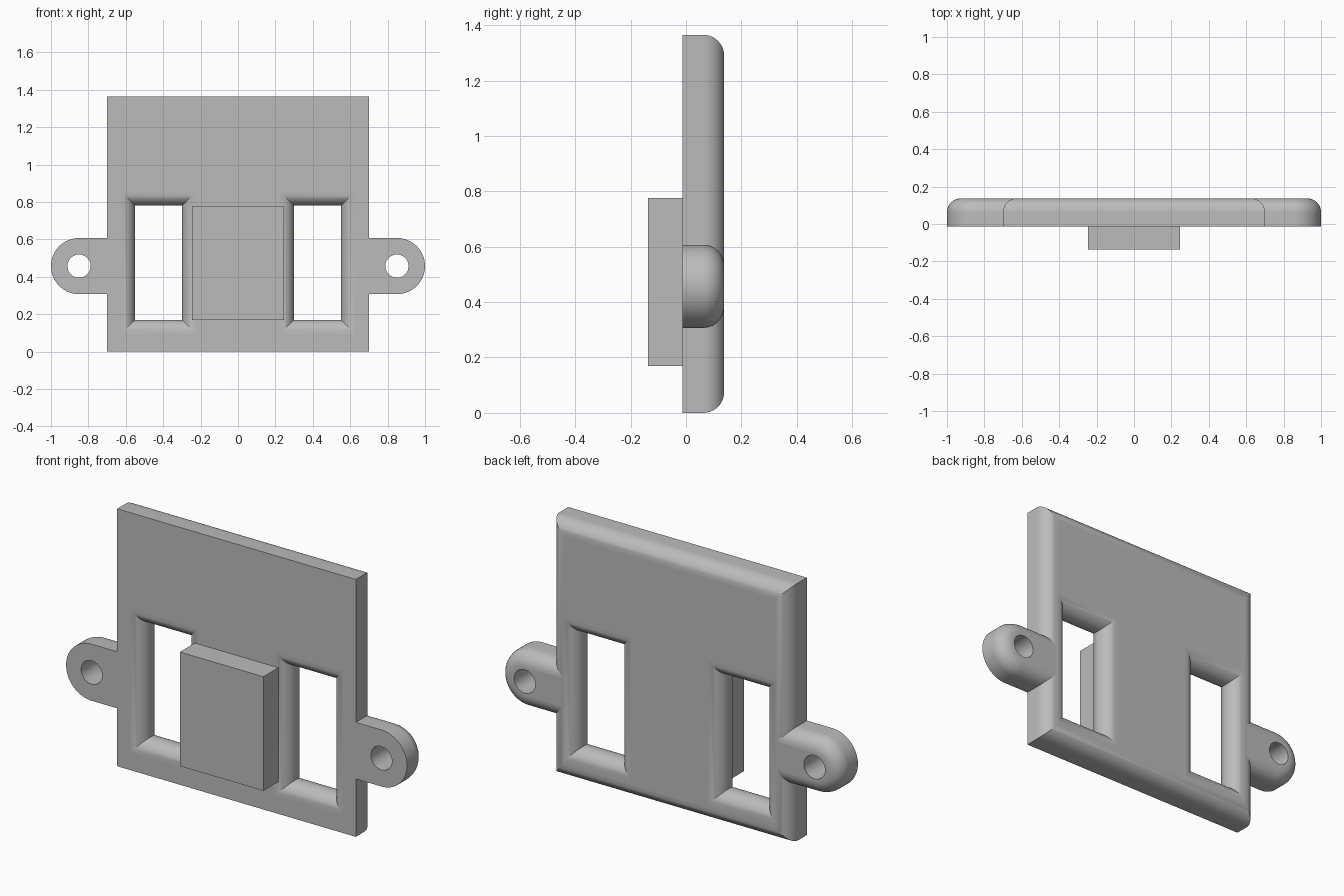
import bpy
import bmesh
from math import sin, cos, pi, radians

if "Cube" in bpy.data.objects:
    bpy.data.objects.remove(bpy.data.objects["Cube"], do_unlink=True)

FRONT, BACK, R = -0.0125, 0.1375, 0.075   # plate faces and edge rounding
STEPS = 10

grey = bpy.data.materials.new("plain grey")
grey.use_nodes = True
colour = (0.5, 0.5, 0.5, 1)
grey.diffuse_color = colour
grey.node_tree.nodes["Principled BSDF"].inputs["Base Color"].default_value = colour

# Edge sections as (inset, y): rounded at the back only, or round on both sides
arc = [i * pi / 2 / STEPS for i in range(STEPS + 1)]
back_round = [(0, FRONT)] + [(R * (1 - cos(a)), BACK - R + R * sin(a)) for a in arc]
full_round = [(-R * (1 - cos(a)), FRONT + R - R * sin(a)) for a in reversed(arc)]
full_round += [(-R * (1 - cos(a)), BACK - R + R * sin(a)) for a in arc[1:]]
straight = [(0, FRONT), (0, BACK)]


def rectangle(x0, x1, z0, z1):
    return lambda d: [(x0 + d, z0 + d), (x1 - d, z0 + d), (x1 - d, z1 - d), (x0 + d, z1 - d)]


def circle(x, z, r, n=48):
    return lambda d: [(x + (r - d) * cos(2 * pi * i / n), z + (r - d) * sin(2 * pi * i / n))
                      for i in range(n)]


def lug_outline(side, x_in, x, z, r, n=32):
    def outline(d):
        angles = [-pi / 2 + pi * i / n for i in range(n + 1)]
        pts = [(x + (r - d) * cos(a), z + (r - d) * sin(a)) for a in angles]
        pts = [(x_in, z - r + d)] + pts + [(x_in, z + r - d)]
        return [(side * px, pz) for px, pz in pts]
    return outline


def build(name, walls):
    """Loft each outline along its edge section, then fill the two flat faces."""
    bm = bmesh.new()
    ends = ([], [])
    for outline, section in walls:
        rings = [[bm.verts.new((x, y, z)) for x, z in outline(d)] for d, y in section]
        n = len(rings[0])
        for a, b in zip(rings, rings[1:]):
            for i in range(n):
                j = (i + 1) % n
                bm.faces.new((a[i], a[j], b[j], b[i])).smooth = True
        for ring, edges in zip((rings[0], rings[-1]), ends):
            edges += [bm.edges.get((ring[i], ring[(i + 1) % n])) for i in range(n)]
    for edges in ends:
        bmesh.ops.triangle_fill(bm, edges=edges, use_beauty=True, use_dissolve=False)
        for e in edges:
            e.smooth = False
    bmesh.ops.recalc_face_normals(bm, faces=bm.faces)
    for e in bm.edges:
        if e.calc_face_angle(0) > radians(30):
            e.smooth = False
    mesh = bpy.data.meshes.new(name)
    bm.to_mesh(mesh)
    bm.free()
    mesh.materials.append(grey)
    obj = bpy.data.objects.new(name, mesh)
    bpy.context.collection.objects.link(obj)
    return obj


# Main plate with two round-edged windows
build("plate", [
    (rectangle(-0.7, 0.7, 0, 1.365), back_round),
    (rectangle(-0.55, -0.30, 0.17, 0.78), full_round),
    (rectangle(0.30, 0.55, 0.17, 0.78), full_round),
])

# Mounting lugs with screw holes
for side, label in ((1, "left"), (-1, "right")):
    build(label + "_mounting_lug", [
        (lug_outline(side, 0.635, 0.85, 0.457, 0.15), back_round),
        (circle(side * 0.85, 0.457, 0.062), straight),
    ])

# Raised block on the front
build("front_block", [(rectangle(-0.245, 0.245, 0.17, 0.775), [(0, -0.1375), (0, FRONT)])])
